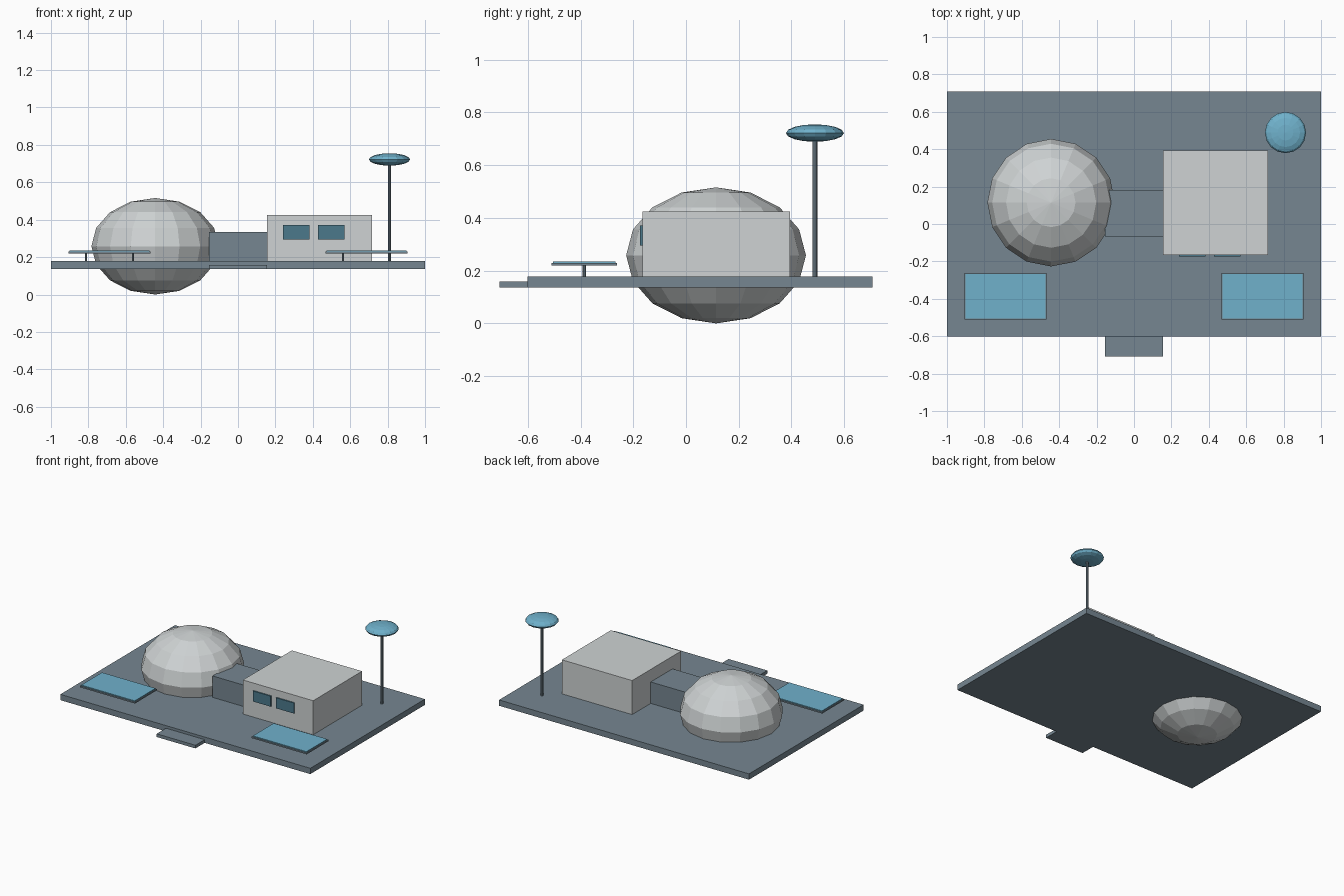
import bpy

if "Cube" in bpy.data.objects:
    bpy.data.objects.remove(bpy.data.objects["Cube"])


def material(name, rgb):
    m = bpy.data.materials.new(name)
    m.diffuse_color = (*rgb, 1.0)
    m.use_nodes = True
    m.node_tree.nodes["Principled BSDF"].inputs["Base Color"].default_value = m.diffuse_color
    return m


SLATE = material("slate grey", (0.18, 0.24, 0.285))
PALE = material("pale grey", (0.62, 0.65, 0.655))
BLUE = material("sky blue", (0.16, 0.44, 0.60))
GLASS = material("dark blue glass", (0.07, 0.19, 0.26))


def finish(name, mat):
    ob = bpy.context.object
    ob.name = ob.data.name = name
    ob.data.materials.append(mat)
    return ob


def box(name, x, y, z, mat):
    """Box from (min, max) pairs on each axis."""
    spans = (x, y, z)
    bpy.ops.mesh.primitive_cube_add(size=1, location=[(a + b) / 2 for a, b in spans])
    ob = finish(name, mat)
    for v in ob.data.vertices:
        v.co = [c * (b - a) for c, (a, b) in zip(v.co, spans)]
    return ob


def ellipsoid(name, centre, radius, half_height, mat):
    bpy.ops.mesh.primitive_uv_sphere_add(segments=16, ring_count=8, radius=1, location=centre)
    ob = finish(name, mat)
    for v in ob.data.vertices:
        v.co = (v.co.x * radius, v.co.y * radius, v.co.z * half_height)
    return ob


def post(name, x, y, z0, z1, radius):
    bpy.ops.mesh.primitive_cylinder_add(vertices=8, radius=radius, depth=z1 - z0,
                                        location=(x, y, (z0 + z1) / 2))
    return finish(name, SLATE)


DECK = 0.178

# Platform and entry step
box("platform", (-1, 1), (-0.602, 0.708), (0.136, DECK), SLATE)
box("entry_step", (-0.155, 0.155), (-0.708, -0.602), (0.136, 0.159), SLATE)

# Faceted dome that passes through the platform
ellipsoid("dome", (-0.443, 0.114, 0.258), 0.341, 0.258, PALE)

# Link corridor and square module
box("corridor", (-0.156, 0.156), (-0.068, 0.182), (DECK, 0.333), SLATE)
box("module", (0.155, 0.717), (-0.165, 0.394), (DECK, 0.424), PALE)

# Windows on the front of the module
for i, x in enumerate((0.241, 0.427)):
    box(f"window_{i}", (x, x + 0.142), (-0.174, -0.165), (0.295, 0.371), GLASS)

# Solar panels on thin legs
for side, label in ((-1, "left"), (1, "right")):
    cx = side * 0.687
    box(f"panel_tray_{label}", (cx - 0.22, cx + 0.22), (-0.511, -0.261), (0.219, 0.229), SLATE)
    box(f"panel_glass_{label}", (cx - 0.214, cx + 0.214), (-0.505, -0.267), (0.229, 0.235), BLUE)
    for k in (-1, 1):
        post(f"panel_leg_{label}_{k}", cx + k * 0.125, -0.386, DECK, 0.219, 0.006)

# Mast with flattened dish
post("mast", 0.81, 0.489, DECK, 0.71, 0.009)
ellipsoid("dish", (0.81, 0.489, 0.722), 0.11, 0.033, BLUE)
